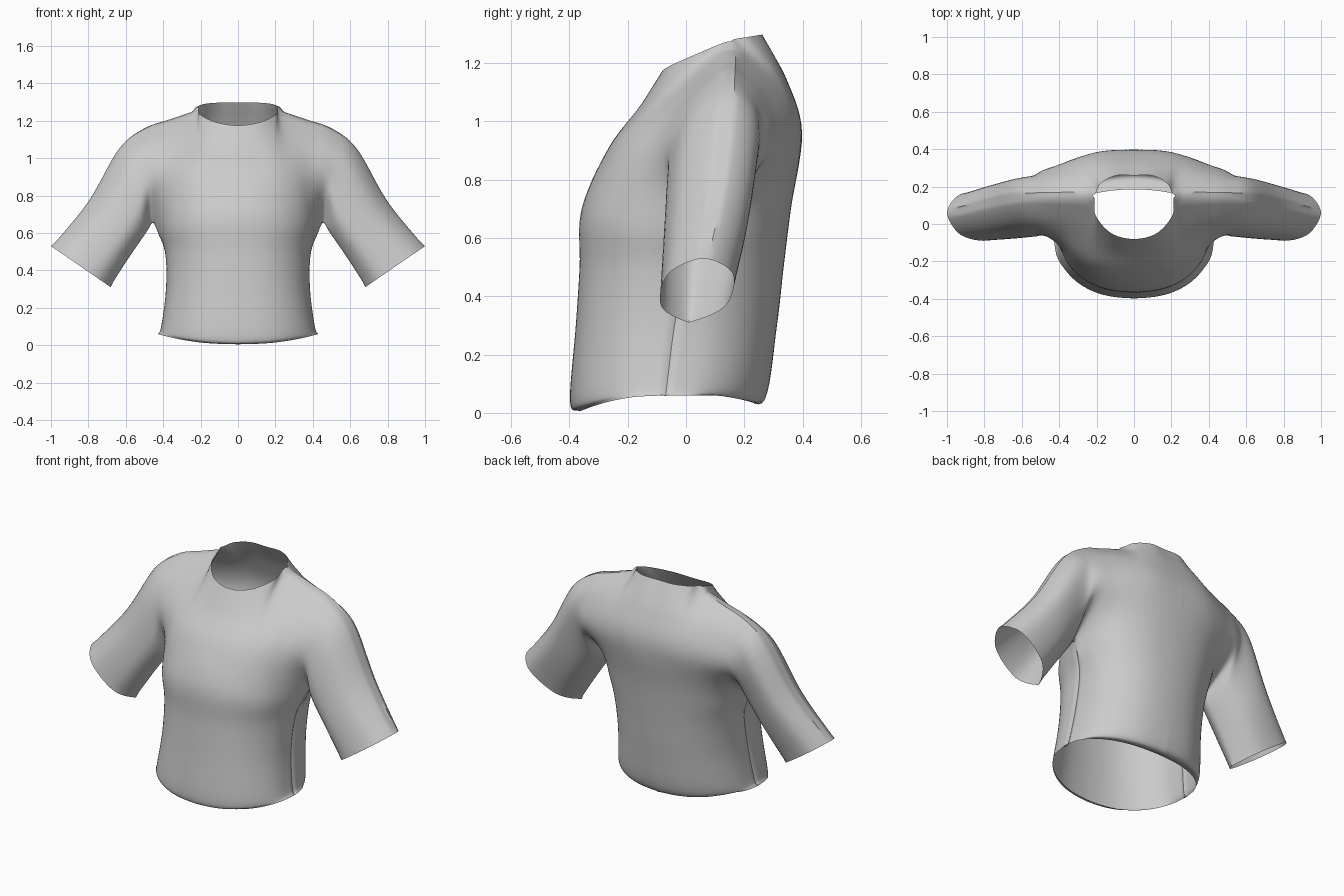
import bpy, bmesh
from math import sin, cos, radians
from mathutils import Vector as V

if "Cube" in bpy.data.objects:
    bpy.data.objects.remove(bpy.data.objects["Cube"])

N = 7  # samples per control segment


def spline(pts, start=None, end=None):
    """Catmull-Rom curve through pts, N samples per segment."""
    p = [start or 2 * pts[0] - pts[1]] + pts + [end or 2 * pts[-1] - pts[-2]]
    out = []
    for i in range(1, len(p) - 2):
        a, b, c, d = p[i - 1:i + 3]
        for k in range(N):
            t = k / N
            out.append(0.5 * (2 * b + (c - a) * t + (2 * a - 5 * b + 4 * c - d) * t * t
                              + (3 * b - a - 3 * c + d) * t ** 3))
    return out + [pts[-1].copy()]


def body_row(zc, zs, w, yc, ys, e=0.88):
    """Quarter of a rounded body section, centre line to side seam."""
    row = []
    for k in range(6):
        s, c = sin(radians(18 * k)), max(0.0, cos(radians(18 * k)))
        c = 0.0 if k == 5 else c
        row.append(V((w * s ** e, ys + (yc - ys) * c ** e, zc + (zs - zc) * s * s)))
    return row


def sleeve_col(top, bottom, y):
    """Half section of the sleeve from underarm seam to top seam."""
    top, bottom = V(top), V(bottom)
    d = y - (top.y + bottom.y) / 2
    pts = [bottom.lerp(top, f) + V((0, d * s, 0))
           for f, s in ((0, 0), (0.26, 0.866), (0.76, 0.866), (1, 0))]
    # rounded top: carry the section on past the seam
    a, b = [bottom.lerp(top, f) - V((0, d * s, 0)) for f, s in ((0, .6), (.8, .7))]
    return spline(pts, a, b)


def panel(rows, sleeve):
    """Fine grid of points; the upper rows run on into the sleeve."""
    body = [spline([r[k] for r in rows]) for k in range(6)]
    grid = []
    for j in range(7 * N + 1):
        ctrl = [c[j] for c in body]
        if j >= 4 * N:
            ctrl += [c[j - 4 * N] for c in sleeve]
        q = ctrl[1]
        grid.append(spline(ctrl, V((-q.x, q.y, q.z))))
    return grid


def vecs(*pts):
    return [V(p) for p in pts]


# Shoulder seam and sleeve stations: top seam, underarm seam, front y, back y
shoulder = [(.222, .153, 1.275), (.36, .153, 1.226), (.5, .153, 1.178)]
armpit = V((.45, .03, .645))
stations = [((.64, .143, 1.055), (.49, .025, .595), -.06, .24),
            ((.80, .11, .775), (.58, .02, .465), -.075, .21),
            ((1.0, .06, .53), (.68, .01, .31), -.09, .165)]

# Front panel rows, hem to neckline
front_rows = [
    body_row(.005, .06, .43, -.365, -.07),
    body_row(.04, .10, .413, -.398, -.065),
    body_row(.30, .30, .387, -.378, -.04),
    body_row(.50, .50, .392, -.365, 0),
    body_row(.70, .65, .42, -.358, .02)[:5] + [armpit],
    vecs((0, -.265, .91), (.1, -.26, .91), (.2, -.24, .91),
         (.3, -.19, .905), (.39, -.12, .89), (.475, -.065, .86)),
    vecs((0, -.16, 1.05), (.11, -.15, 1.05), (.19, -.12, 1.06),
         (.265, -.065, 1.07), (.38, -.02, 1.065), (.5, 0, 1.04)),
    vecs((0, -.08, 1.175), (.12, -.05, 1.193), (.205, .045, 1.235), *shoulder)]

# Back panel rows, hem to neckline
back_rows = [
    body_row(.058, .06, .43, .185, -.07),
    body_row(.045, .10, .413, .27, -.065),
    body_row(.30, .30, .387, .312, -.04),
    body_row(.50, .50, .392, .335, 0),
    body_row(.70, .65, .42, .36, .035)[:5] + [armpit],
    vecs((0, .398, .96), (.1, .397, .96), (.2, .386, .95),
         (.3, .357, .93), (.4, .315, .90), (.495, .265, .86)),
    vecs((0, .347, 1.14), (.1, .344, 1.14), (.185, .33, 1.14),
         (.265, .303, 1.13), (.39, .27, 1.10), (.51, .25, 1.05)),
    vecs((0, .26, 1.297), (.1, .258, 1.297), (.18, .215, 1.29), *shoulder)]

front = panel(front_rows, [sleeve_col(t, b, f) for t, b, f, k in stations])
back = panel(back_rows, [sleeve_col(t, b, k) for t, b, f, k in stations])

# Make both panels share the side, underarm and shoulder seams
top_seam = spline(vecs(*shoulder, *[s[0] for s in stations]))
under_seam = spline([armpit] + [V(s[1]) for s in stations])
for grid in (front, back):
    for j in range(4 * N + 1):
        grid[j][5 * N] = front[j][5 * N]
    grid[4 * N][5 * N:] = under_seam
    grid[-1][3 * N:] = top_seam

# Sew the half shirt, tagging the seam points
bm = bmesh.new()
seam = bm.verts.layers.int.new("seam")
for grid, flip in ((front, False), (back, True)):
    vs = [[bm.verts.new(p) for p in row] for row in grid]
    for v in [r[5 * N] for r in vs[:4 * N]] + vs[-1][3 * N:]:
        v[seam] = 1
    for lo, hi in zip(vs, vs[1:]):
        for i in range(min(len(lo), len(hi)) - 1):
            quad = [lo[i], lo[i + 1], hi[i + 1], hi[i]]
            bm.faces.new(quad[::-1] if flip else quad)
bmesh.ops.remove_doubles(bm, verts=bm.verts, dist=1e-5)

# Relax the cloth, keeping hem, neck, cuff and centre line in place
inner = [v for v in bm.verts if not v.is_boundary]
for _ in range(3):
    bmesh.ops.smooth_vert(bm, verts=inner, factor=0.5,
                          use_axis_x=True, use_axis_y=True, use_axis_z=True)

# Press a shallow groove along the side and shoulder seams
bm.normal_update()
for v in inner:
    if v[seam]:
        v.co -= v.normal * 0.008
mesh = bpy.data.meshes.new("shirt")
bm.to_mesh(mesh)
bm.free()

shirt = bpy.data.objects.new("shirt", mesh)
bpy.context.collection.objects.link(shirt)
bpy.context.view_layer.objects.active = shirt
shirt.select_set(True)
bpy.ops.object.shade_smooth_by_angle(angle=radians(40))

# Mirror to the full garment
mirror = shirt.modifiers.new("mirror", 'MIRROR')
mirror.use_axis[0] = True
mirror.merge_threshold = 0.0005
